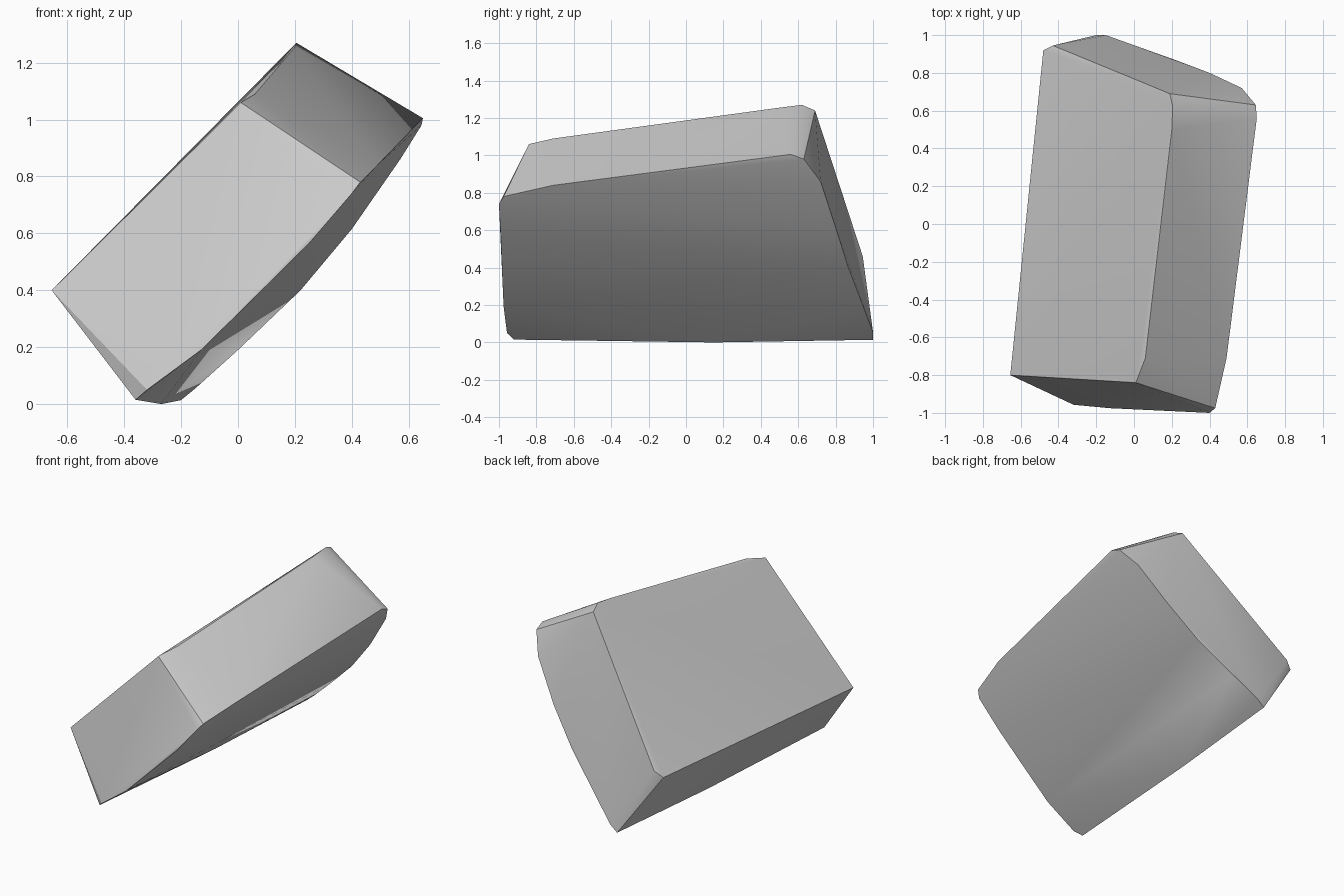
import bpy, bmesh, math

cube = bpy.data.objects.get("Cube")
if cube:
    bpy.data.objects.remove(cube, do_unlink=True)

# Grey stone material
grey = bpy.data.materials.new("stone_grey")
grey.use_nodes = True
colour = (0.6, 0.6, 0.6, 1)
grey.diffuse_color = colour
grey.node_tree.nodes["Principled BSDF"].inputs["Base Color"].default_value = colour

# Corner outlines of the tilted slab, running round each end
front_outline = [
    (-.655, -.8, .40), (.01, -.84, 1.06), (.06, -.71, 1.09),
    (.43, -.975, .78), (.40, -1, .74), (.49, -.71, .84),
    (.25, -.99, .565), (.06, -.983, .377), (-.13, -.975, .19),
    (-.32, -.957, .05), (-.36, -.92, .015),
]
back_outline = [
    (-.48, .92, .42), (-.43, .945, .46), (.19, .69, 1.24),
    (.205, .62, 1.27), (.20, .5, 1.255), (.65, .56, 1.005),
    (.645, .63, .98), (.57, .72, .86), (.40, .80, .615),
    (.22, .868, .40), (0, .94, .19), (-.15, 1, .055), (-.20, 1, .014),
]
belly = [(-.27, .15, 0)]

# Solid stone wrapped around the outlines
bm = bmesh.new()
for point in front_outline + back_outline + belly:
    bm.verts.new(point)
hull = bmesh.ops.convex_hull(bm, input=bm.verts[:])
loose = [v for v in bm.verts if not v.link_faces]
bmesh.ops.delete(bm, geom=loose, context='VERTS')
bmesh.ops.recalc_face_normals(bm, faces=bm.faces[:])
mesh = bpy.data.meshes.new("stone_slab")
bm.to_mesh(mesh)
bm.free()
mesh.materials.append(grey)
stone = bpy.data.objects.new("stone_slab", mesh)
bpy.context.collection.objects.link(stone)

# Soft facets with sharp main edges
bpy.ops.object.select_all(action='DESELECT')
stone.select_set(True)
bpy.context.view_layer.objects.active = stone
bpy.ops.object.shade_smooth_by_angle(angle=math.radians(30))
